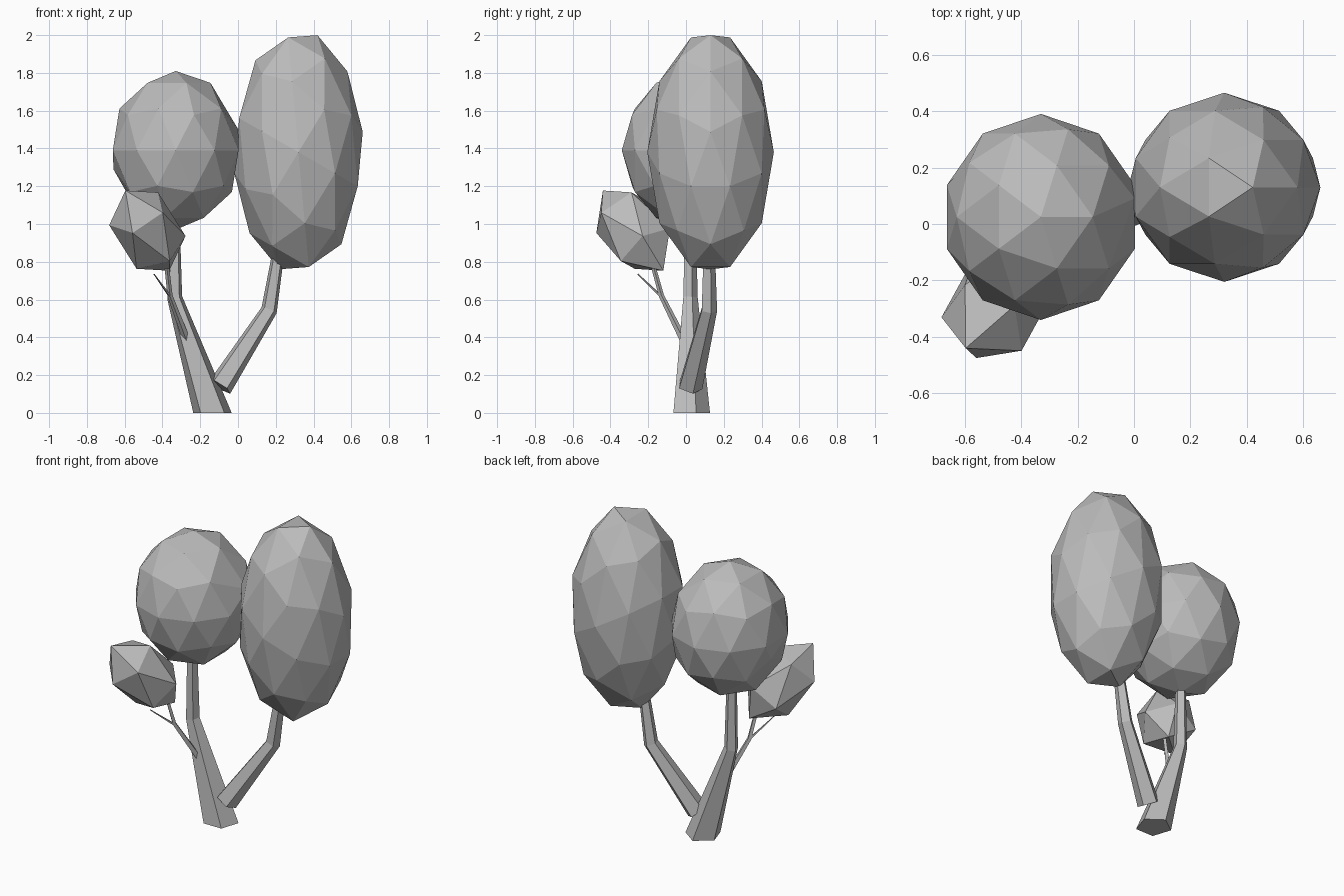
import bpy, bmesh, math
from mathutils import Matrix, Vector, Euler

cube = bpy.data.objects.get("Cube")
if cube:
    bpy.data.objects.remove(cube)

grey = bpy.data.materials.new("plain_grey")
grey.use_nodes = True
grey.diffuse_color = (0.5, 0.5, 0.5, 1)
grey.node_tree.nodes["Principled BSDF"].inputs["Base Color"].default_value = (0.5, 0.5, 0.5, 1)


def finish(name, bm):
    bmesh.ops.recalc_face_normals(bm, faces=bm.faces)
    mesh = bpy.data.meshes.new(name)
    bm.to_mesh(mesh)
    bm.free()
    mesh.materials.append(grey)
    bpy.context.collection.objects.link(bpy.data.objects.new(name, mesh))


def limb(name, stations, sides=5):
    """Tapered, bent limb: each station is (x, y, z, radius)."""
    bm = bmesh.new()
    points = [Vector(s[:3]) for s in stations]
    rings = []
    for i, (p, s) in enumerate(zip(points, stations)):
        ahead = points[min(i + 1, len(points) - 1)] - points[max(i - 1, 0)]
        # The ring at ground level lies flat; the others follow the limb
        turn = Vector((0, 0, 1)).rotation_difference(ahead) if p.z > 0 else Matrix.Identity(3).to_quaternion()
        ring = []
        for k in range(sides):
            a = math.pi / 2 + math.tau * k / sides
            ring.append(bm.verts.new(p + turn @ Vector((math.cos(a), math.sin(a), 0)) * s[3]))
        rings.append(ring)
    for low, high in zip(rings, rings[1:]):
        for k in range(sides):
            n = (k + 1) % sides
            bm.faces.new((low[k], low[n], high[n], high[k]))
    bm.faces.new(rings[0])
    bm.faces.new(rings[-1])
    finish(name, bm)


def crown(name, centre, scale, detail, before=(0, 0, 0), after=(0, 0, 0), nudges=()):
    """Faceted crown: turned, stretched, then turned again. Nudges move single corners."""
    bm = bmesh.new()
    bmesh.ops.create_icosphere(bm, subdivisions=detail, radius=1)
    for old, new in nudges:
        min(bm.verts, key=lambda v: (v.co - Vector(old)).length).co = new
    turn = [Euler([math.radians(a) for a in r]).to_matrix().to_4x4() for r in (before, after)]
    matrix = Matrix.Translation(centre) @ turn[1] @ Matrix.Diagonal((*scale, 1)) @ turn[0]
    bm.transform(matrix)
    finish(name, bm)


# Trunk and limbs
limb("trunk", [(-.135, .02, 0, .107), (-.335, .02, .61, .042), (-.34, .02, 1.1, .03)])
limb("large_branch", [(-.095, .02, .14, .068), (.165, .12, .545, .045), (.23, .12, .95, .03)])
limb("small_branch", [(-.27, -.01, .38, .02), (-.36, -.13, .62, .014), (-.38, -.18, .8, .012)], 4)
limb("twig", [(-.355, -.125, .61, .008), (-.445, -.255, .735, .003)], 4)

# Crowns
crown("round_crown", (-.33, .025, 1.39), (.35, .365, .42), 2,
      nudges=[((.89, 0, .45), (.95, .18, .26)), ((-.89, 0, -.45), (-.94, .15, -.24))])
crown("tall_crown", (.32, .13, 1.38), (.345, .335, .648), 2, before=(0, 17, 0))
axis = Vector((-.4, -.55, .73)).to_track_quat('Z', 'Y').to_euler()
crown("small_crown", (-.48, -.28, .965), (.185, .185, .29), 1,
      after=[math.degrees(a) for a in axis])
